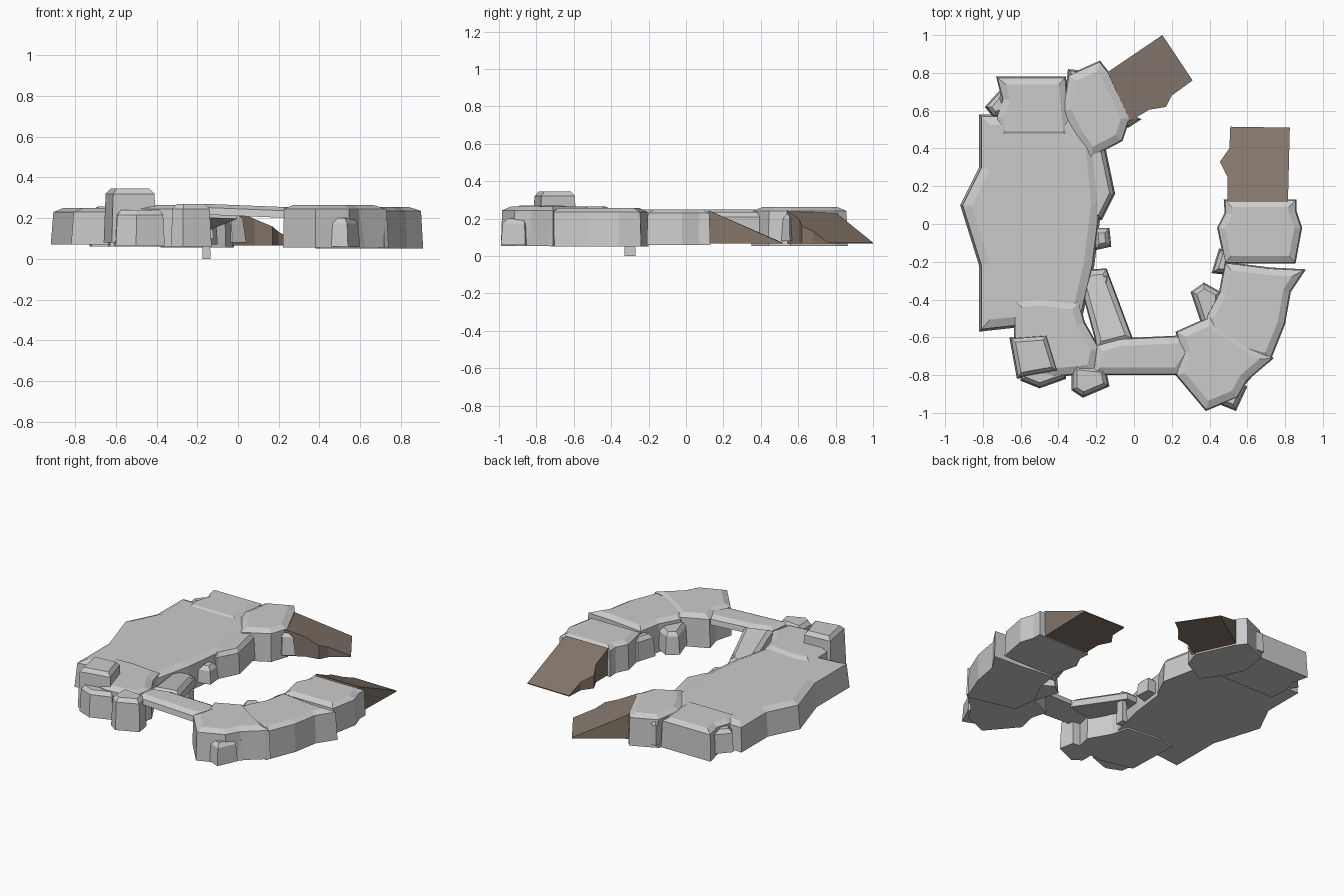
import bpy
from mathutils import Vector


def inset_outline(pts, d):
    # Mitred inward offset of a counter-clockwise outline
    out = []
    n = len(pts)
    for i in range(n):
        p = Vector(pts[i])
        a = (p - Vector(pts[i - 1])).normalized()
        b = (Vector(pts[(i + 1) % n]) - p).normalized()
        na, nb = Vector((-a.y, a.x)), Vector((-b.y, b.x))
        m = (na + nb) / max(0.4, 1 + na.dot(nb))
        out.append(tuple(p + m * d))
    return out


def stack(name, rings, mat=None):
    n = len(rings[0])
    verts = [v for r in rings for v in r]
    faces = [list(range(n))[::-1], [(len(rings) - 1) * n + i for i in range(n)]]
    for k in range(len(rings) - 1):
        for i in range(n):
            j = (i + 1) % n
            faces.append([k * n + i, k * n + j, (k + 1) * n + j, (k + 1) * n + i])
    me = bpy.data.meshes.new(name)
    me.from_pydata(verts, [], faces)
    me.update()
    ob = bpy.data.objects.new(name, me)
    bpy.context.collection.objects.link(ob)
    if mat:
        me.materials.append(mat)
    return ob


def ccw(pts):
    area = sum(pts[i - 1][0] * pts[i][1] - pts[i][0] * pts[i - 1][1] for i in range(len(pts)))
    return pts if area > 0 else pts[::-1]


def slab(name, pts, z0, z1, bevel=0.035, drop=0.02, slope=(0, 0), origin=(0, 0), flare=0.006):
    # Rock slab: flared base, chamfered top, optional tilt
    pts = ccw(pts)
    levels = [(0, z0), (flare, z1 - drop), (flare + bevel, z1)]
    rings = []
    for d, z in levels:
        rings.append([(x, y, z + slope[0] * (x - origin[0]) + slope[1] * (y - origin[1]))
                      for x, y in inset_outline(pts, d)])
    return stack(name, rings)


def ramp(name, pts, start, direction, length, mat):
    # Wedge falling from the arm top to the ground edge
    pts = ccw(pts)
    d = Vector(direction).normalized()
    top = []
    for x, y in pts:
        t = (Vector((x, y)) - Vector(start)).dot(d) / length
        top.append((x, y, 0.245 - 0.173 * min(1, max(0, t))))
    return stack(name, [[(x, y, 0.066) for x, y in pts], top], mat)


brown = bpy.data.materials.new("ramp_earth")
brown.diffuse_color = (0.23, 0.18, 0.145, 1)

# Large west platform and its corner blocks
slab("main_platform", [(-0.82, 0.58), (-0.82, 0.30), (-0.92, 0.10), (-0.82, -0.22), (-0.82, -0.57),
                       (-0.64, -0.55), (-0.28, -0.52), (-0.21, -0.22), (-0.17, 0.10), (-0.20, 0.42),
                       (-0.33, 0.58)], 0.07, 0.25, 0.045, flare=0.012)
slab("north_west_block", [(-0.73, 0.78), (-0.36, 0.78), (-0.33, 0.45), (-0.72, 0.45), (-0.73, 0.57),
                          (-0.70, 0.66)], 0.06, 0.257)
slab("north_block", [(-0.35, 0.79), (-0.18, 0.865), (-0.13, 0.80), (-0.02, 0.56), (-0.06, 0.44),
                     (-0.23, 0.35), (-0.31, 0.46), (-0.38, 0.60)], 0.055, 0.262, 0.04)
slab("south_west_block", [(-0.64, -0.40), (-0.50, -0.385), (-0.29, -0.41), (-0.26, -0.52), (-0.18, -0.66),
                          (-0.21, -0.79), (-0.42, -0.81), (-0.63, -0.76)], 0.06, 0.265, 0.04)

# Narrow bridge and leaning plank
slab("stone_bridge", [(-0.20, -0.64), (-0.08, -0.605), (0.25, -0.59), (0.32, -0.68), (0.24, -0.80),
                      (-0.22, -0.80)], 0.215, 0.268, 0.035, 0.018, (-0.04, 0), (-0.1, -0.7))
slab("leaning_plank", [(-0.295, -0.29), (-0.23, -0.24), (-0.145, -0.235), (-0.005, -0.61), (-0.20, -0.66),
                       (-0.21, -0.60)], 0.195, 0.26, 0.025, 0.02, (0, -0.15), (-0.1, -0.6))
slab("plank_post", [(-0.175, -0.33), (-0.135, -0.33), (-0.135, -0.27), (-0.175, -0.27)], 0, 0.215, 0.005, 0.01)

# East arm
slab("arm_corner", [(0.22, -0.57), (0.40, -0.49), (0.50, -0.56), (0.74, -0.71), (0.60, -0.83),
                    (0.55, -0.92), (0.38, -0.99), (0.22, -0.80), (0.25, -0.68)], 0.055, 0.265, 0.04)
slab("arm_middle", [(0.48, -0.20), (0.72, -0.23), (0.91, -0.24), (0.83, -0.36), (0.80, -0.53),
                    (0.72, -0.73), (0.40, -0.65), (0.38, -0.49), (0.45, -0.36)], 0.05, 0.256)
slab("arm_end", [(0.475, 0.13), (0.86, 0.13), (0.86, 0.07), (0.89, -0.02), (0.855, -0.21),
                 (0.48, -0.21), (0.44, -0.02), (0.48, 0.06)], 0.06, 0.25)

# Two earth ramps
ramp("east_ramp", [(0.51, 0.515), (0.825, 0.51), (0.815, 0.12), (0.495, 0.12), (0.495, 0.25),
                   (0.455, 0.33), (0.505, 0.40)], (0.65, 0.12), (0, 1), 0.39, brown)
ramp("north_ramp", [(0.15, 1.0), (0.31, 0.76), (0.20, 0.68), (0.17, 0.62), (0.08, 0.605),
                    (-0.03, 0.54), (-0.16, 0.79)], (-0.09, 0.67), (0.83, 0.55), 0.38, brown)

# Loose rocks around the edges: outline, bottom, top
rocks = [
    ([(-0.66, -0.60), (-0.46, -0.585), (-0.40, -0.78), (-0.52, -0.80), (-0.62, -0.82)], 0.08, 0.345),
    ([(-0.62, -0.70), (-0.36, -0.70), (-0.36, -0.82), (-0.50, -0.87), (-0.60, -0.83)], 0.065, 0.24),
    ([(-0.33, -0.74), (-0.15, -0.76), (-0.13, -0.86), (-0.27, -0.92), (-0.33, -0.88)], 0.06, 0.27),
    ([(-0.26, 0.44), (-0.15, 0.40), (-0.10, 0.16), (-0.17, 0.02), (-0.26, 0.02)], 0.07, 0.235),
    ([(-0.22, -0.02), (-0.13, -0.02), (-0.12, -0.12), (-0.21, -0.14)], 0.10, 0.21),
    ([(0.30, -0.36), (0.37, -0.31), (0.46, -0.36), (0.46, -0.54), (0.36, -0.54)], 0.07, 0.215),
    ([(0.41, -0.26), (0.45, -0.13), (0.52, -0.14), (0.50, -0.27)], 0.07, 0.22),
    ([(0.44, -0.95), (0.54, -0.99), (0.60, -0.86), (0.50, -0.80)], 0.06, 0.20),
    ([(0.58, -0.86), (0.73, -0.69), (0.60, -0.66), (0.50, -0.78)], 0.055, 0.215),
    ([(-0.79, 0.62), (-0.70, 0.72), (-0.66, 0.60), (-0.74, 0.56)], 0.08, 0.23),
    ([(-0.35, 0.82), (-0.25, 0.81), (-0.25, 0.72), (-0.36, 0.72)], 0.08, 0.235),
    ([(-0.06, 0.60), (0.04, 0.555), (-0.03, 0.51), (-0.09, 0.52)], 0.08, 0.225),
]
for i, (pts, z0, z1) in enumerate(rocks):
    slab("edge_rock_%02d" % (i + 1), pts, z0, z1, 0.02, 0.025, flare=0.008)
